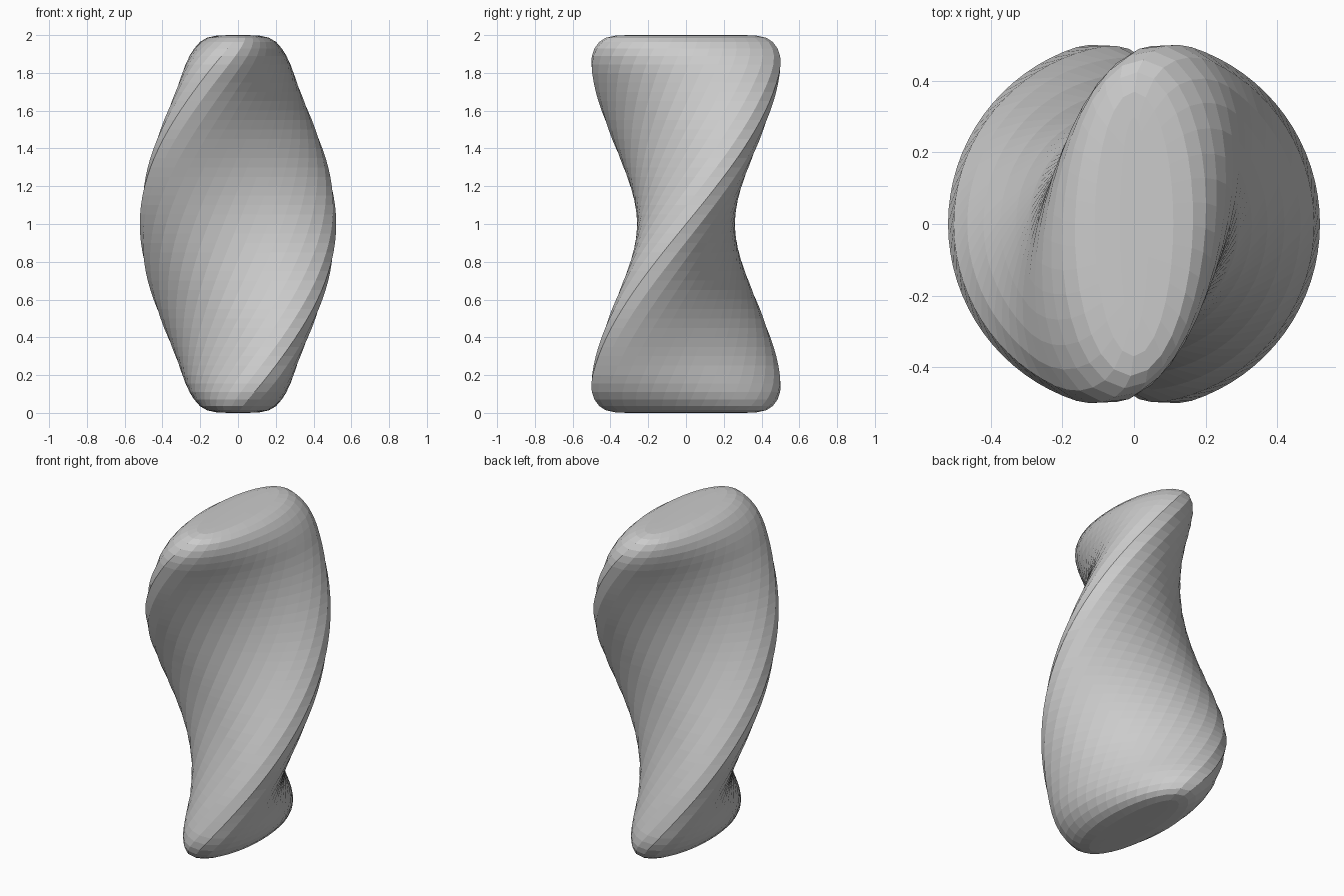
import bpy, bmesh
from math import sin, cos, pi, hypot

if "Cube" in bpy.data.objects:
    bpy.data.objects.remove(bpy.data.objects["Cube"])

A, B, SEG = 0.52, 0.26, 32      # half width, half depth, sides around

# evenly spaced points around the oval cross-section (as oval angles)
FINE = 1440
pts = [(A * cos(2 * pi * i / FINE), B * sin(2 * pi * i / FINE)) for i in range(FINE + 1)]
arc = [0.0]
for p, q in zip(pts, pts[1:]):
    arc.append(arc[-1] + hypot(q[0] - p[0], q[1] - p[1]))
angles, i = [], 0
for k in range(SEG):
    while arc[i] < arc[-1] * k / SEG - 1e-6:
        i += 1
    angles.append(2 * pi * i / FINE)

# rounded end: (distance from the end, inset of the outline)
END = [(0.0, 0.22), (0.002, 0.15), (0.014, 0.095), (0.036, 0.06),
       (0.07, 0.033), (0.11, 0.014), (0.155, 0.004)]
levels = list(END)
n = 33
levels += [(0.2 + 1.6 * j / (n - 1), 0.0) for j in range(n)]
levels += [(2 - d, inset) for d, inset in reversed(END)]

# half-turn twisted body
bm = bmesh.new()
rings = []
for z, inset in levels:
    t = (z - 1) * pi / 2
    a, b = A - inset, B - inset
    ring = []
    for u in angles:
        x, y = a * cos(u), b * sin(u)
        ring.append(bm.verts.new((x * cos(t) - y * sin(t), x * sin(t) + y * cos(t), z)))
    rings.append(ring)
for lo, hi in zip(rings, rings[1:]):
    for k in range(SEG):
        m = (k + 1) % SEG
        bm.faces.new((lo[k], lo[m], hi[m], hi[k]))

# flat ends
bm.faces.new(list(reversed(rings[0])))
bm.faces.new(rings[-1])
bmesh.ops.recalc_face_normals(bm, faces=bm.faces)

mesh = bpy.data.meshes.new("twisted_body")
bm.to_mesh(mesh)
bm.free()
obj = bpy.data.objects.new("twisted_body", mesh)
bpy.context.collection.objects.link(obj)
